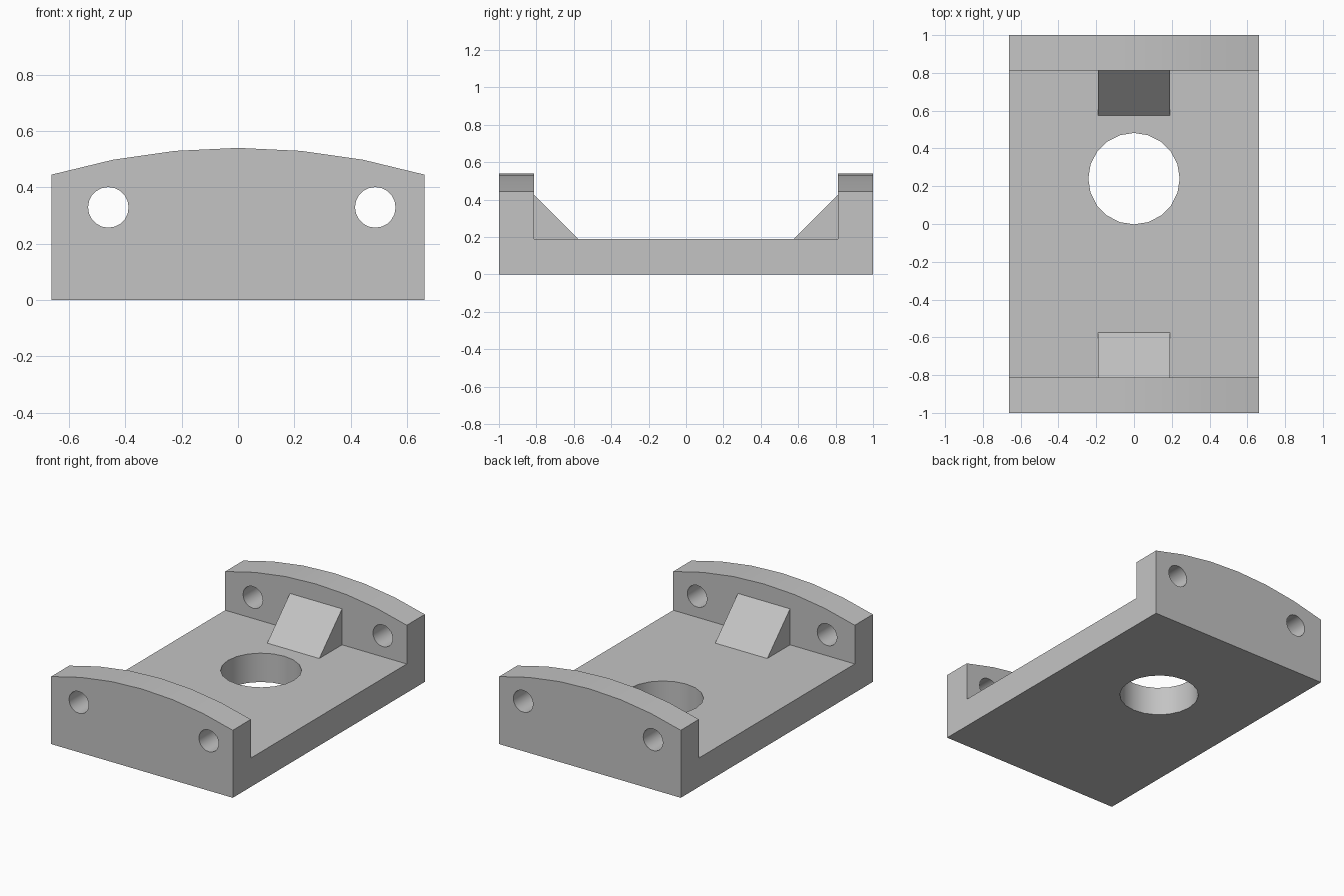
import bpy, bmesh, math
from mathutils import Matrix

default_cube = bpy.data.objects.get("Cube")
if default_cube:
    bpy.data.objects.remove(default_cube, do_unlink=True)

HALF_W, HALF_L = 0.662, 1.0
FLOOR_Z, SIDE_Z, CROWN_Z = 0.19, 0.445, 0.54
WALL_Y = 0.812

grey = bpy.data.materials.new("plain grey")
grey.use_nodes = True
grey.diffuse_color = (0.55, 0.55, 0.55, 1)
grey.node_tree.nodes["Principled BSDF"].inputs["Base Color"].default_value = grey.diffuse_color


def make_object(name, bm):
    bmesh.ops.recalc_face_normals(bm, faces=bm.faces)
    mesh = bpy.data.meshes.new(name)
    bm.to_mesh(mesh)
    bm.free()
    mesh.materials.append(grey)
    obj = bpy.data.objects.new(name, mesh)
    bpy.context.collection.objects.link(obj)
    return obj


def prism(name, outline, extrude):
    """Extrude a closed outline of 3D points along a vector."""
    bm = bmesh.new()
    face = bm.faces.new([bm.verts.new(p) for p in outline])
    extruded = bmesh.ops.extrude_face_region(bm, geom=[face])["geom"]
    verts = [g for g in extruded if isinstance(g, bmesh.types.BMVert)]
    bmesh.ops.translate(bm, verts=verts, vec=extrude)
    return make_object(name, bm)


def drill(name, radius, depth, location, sides, along_y=False):
    bm = bmesh.new()
    turn = Matrix.Rotation(math.pi / 2, 4, "X") if along_y else Matrix()
    bmesh.ops.create_cone(bm, cap_ends=True, segments=sides, radius1=radius,
                          radius2=radius, depth=depth,
                          matrix=Matrix.Translation(location) @ turn)
    return make_object(name, bm)


def cut(obj, cutter):
    mod = obj.modifiers.new("cut", "BOOLEAN")
    mod.operation, mod.solver, mod.object = "DIFFERENCE", "EXACT", cutter
    bpy.context.view_layer.objects.active = obj
    bpy.ops.object.modifier_apply(modifier=mod.name)
    bpy.data.objects.remove(cutter, do_unlink=True)


# Body: one long block with a shallow arched top
rise = CROWN_Z - SIDE_Z
radius = (HALF_W ** 2 + rise ** 2) / (2 * rise)
sweep = math.asin(HALF_W / radius)
outline = [(-HALF_W, -HALF_L, 0), (HALF_W, -HALF_L, 0)]
for i in range(7):
    a = sweep * (1 - i / 3)
    outline.append((radius * math.sin(a), -HALF_L, CROWN_Z - radius * (1 - math.cos(a))))
body = prism("bracket_body", outline, (0, 2 * HALF_L, 0))

# Channel between the end walls
channel = [(-1, -WALL_Y, FLOOR_Z), (-1, WALL_Y, FLOOR_Z), (-1, WALL_Y, 1), (-1, -WALL_Y, 1)]
cut(body, prism("channel_cutter", channel, (2, 0, 0)))

# Floor hole and the bolt holes through both end walls
cut(body, drill("floor_hole_cutter", 0.242, 1, (0, 0.24, 0), 20))
for x in (-0.46, 0.487):
    cut(body, drill("bolt_hole_cutter", 0.072, 3, (x, 0, 0.329), 20, along_y=True))

# Triangular gussets against the end walls
gussets = []
for name, s in (("front_gusset", -1), ("back_gusset", 1)):
    triangle = [(-0.19, s * WALL_Y, FLOOR_Z), (-0.19, s * 0.575, FLOOR_Z),
                (-0.19, s * WALL_Y, 0.427)]
    gussets.append(prism(name, triangle, (0.38, 0, 0)))

# Smooth the arch and the holes, keep the corners sharp
bpy.ops.object.select_all(action="DESELECT")
for obj in [body] + gussets:
    obj.select_set(True)
bpy.context.view_layer.objects.active = body
bpy.ops.object.shade_smooth_by_angle(angle=math.radians(30))
